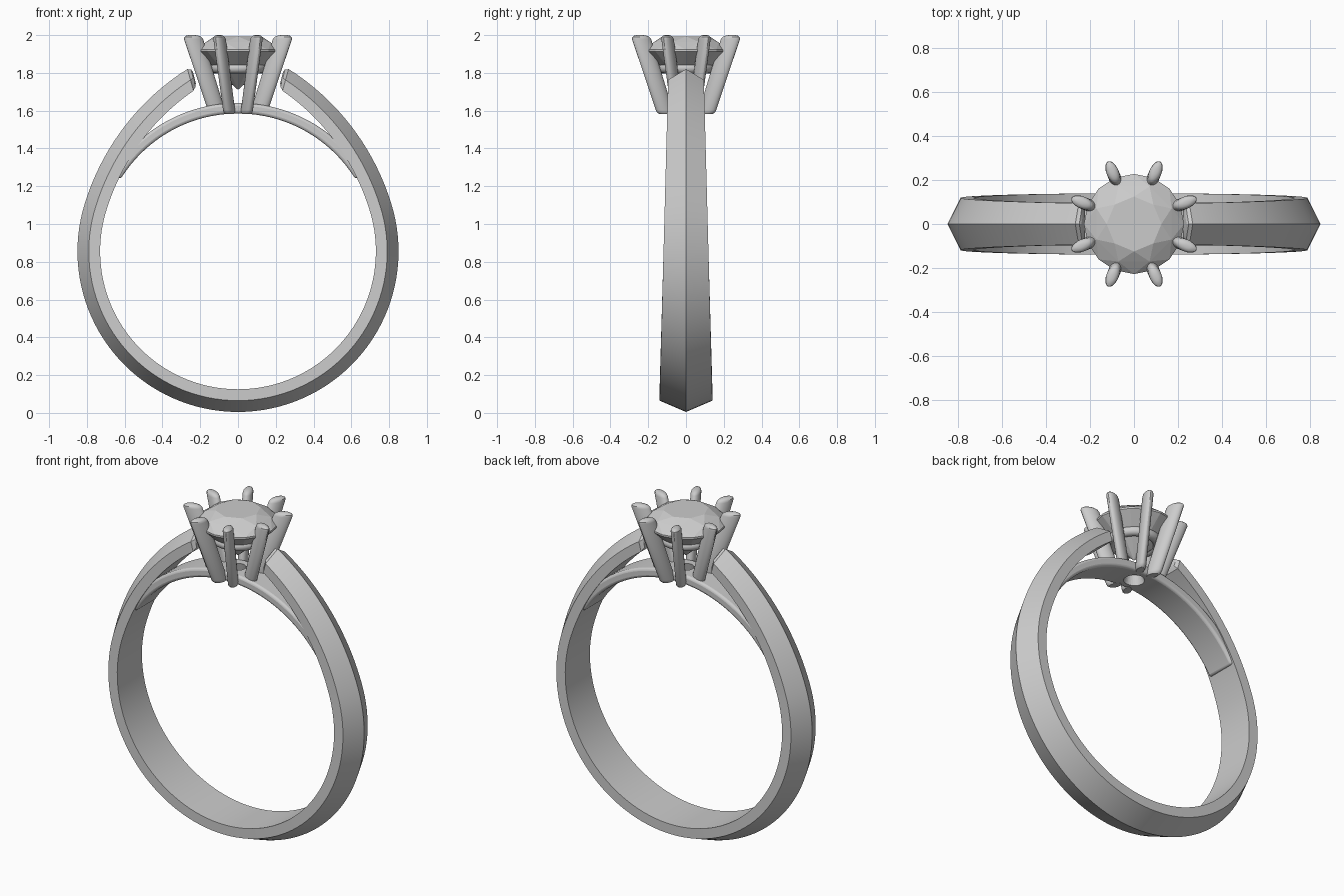
import bpy, bmesh
from math import sin, cos, pi, radians

if "Cube" in bpy.data.objects:
    bpy.data.objects.remove(bpy.data.objects["Cube"])

CZ, R, T = 0.855, 0.73, 0.12      # finger-hole centre height, radius, band thickness


def loft(name, rings, smooth=True):
    """Skin a list of closed rings and cap both ends."""
    bm = bmesh.new()
    vs = [[bm.verts.new(p) for p in ring] for ring in rings]
    n = len(vs[0])
    for a, b in zip(vs, vs[1:]):
        for i in range(n):
            j = (i + 1) % n
            bm.faces.new((a[i], a[j], b[j], b[i]))
    bm.faces.new(vs[0])
    bm.faces.new(vs[-1][::-1])
    bmesh.ops.recalc_face_normals(bm, faces=bm.faces)
    me = bpy.data.meshes.new(name)
    bm.to_mesh(me)
    bm.free()
    ob = bpy.data.objects.new(name, me)
    bpy.context.collection.objects.link(ob)
    if smooth:
        shade(ob)
    return ob


def shade(ob, angle=30):
    bpy.ops.object.select_all(action='DESELECT')
    ob.select_set(True)
    bpy.context.view_layer.objects.active = ob
    bpy.ops.object.shade_smooth_by_angle(angle=radians(angle))


# Shank: knife-edge band that flares away from the finger circle near the top
def shank_ring(deg, scale=1.0):
    elev = deg if deg > -90 else -180 - deg
    r0 = R + 4.6e-5 * max(0, elev - 17) ** 2
    a = radians(deg)
    w = 0.14 - (CZ + (r0 + T / 2) * sin(a) - 0.06) / 1.69 * 0.045
    ring = []
    for dr, y in ((0, w), (T / 2, w), (T, 0), (T / 2, -w), (0, -w)):
        r = r0 + T / 2 + (dr - T / 2) * scale
        ring.append((r * cos(a), y * scale, CZ + r * sin(a)))
    return ring


N = 110
ends = ((0.2, 0.93), (1.0, 0.8), (1.4, 0.55))       # rounded tips
rings = [shank_ring(-254.5 - d, s) for d, s in reversed(ends)]
rings += [shank_ring(-254.5 + 329 * i / N) for i in range(N + 1)]
rings += [shank_ring(74.5 + d, s) for d, s in ends]
loft("shank", rings)

# Bridge: thin arch below the setting
rings = []
for i in range(49):
    a = radians(31.5 + 117 * i / 48)
    rings.append([(r * cos(a), y, CZ + r * sin(a))
                  for r, y in ((R, 0.097), (R + 0.056, 0.097), (R + 0.056, -0.097), (R, -0.097))])
bridge = loft("bridge", rings, False)
bev = bridge.modifiers.new("rounded_edges", 'BEVEL')
bev.width, bev.segments, bev.limit_method, bev.angle_limit = 0.015, 3, 'ANGLE', radians(40)

# Countersunk hole through the bridge under the stone
bpy.ops.mesh.primitive_cone_add(vertices=32, radius1=0.065, radius2=0.035, depth=0.12,
                                location=(0, 0, 1.615))
cutter = bpy.context.object
cutter.name = "hole_cutter"
cutter.hide_render = True
cutter.hide_set(True)
cut = bridge.modifiers.new("hole", 'BOOLEAN')
cut.object, cut.operation, cut.solver = cutter, 'DIFFERENCE', 'EXACT'
shade(bridge)

# Prongs: eight flattened claws leaning outwards
Z0, Z1 = 1.583, 2.0
levels = ((0, 0.75), (0.02, 0.95), (0.05, 1), (0.95, 1), (0.975, 0.9), (0.992, 0.65), (1, 0.3))
for k in range(8):
    a = radians(22.5 + 45 * k)
    rings = []
    for t, s in levels:
        c = 0.117 + 0.145 * t
        ring = []
        for j in range(20):
            u = 2 * pi * j / 20
            rad = c + (0.048 + 0.006 * t) * s * cos(u)
            tan = 0.028 * s * sin(u)
            ring.append((rad * cos(a) - tan * sin(a), rad * sin(a) + tan * cos(a), Z0 + (Z1 - Z0) * t))
        rings.append(ring)
    shade(loft(f"prong_{k + 1}", rings), 50)

# Seat ring that carries the stone
bpy.ops.mesh.primitive_torus_add(major_radius=0.125, minor_radius=0.028, major_segments=48,
                                 minor_segments=16, location=(0, 0, 1.825))
bpy.context.object.name = "seat_ring"
shade(bpy.context.object, 60)

# Stone: faceted brilliant as the convex hull of its facet corners
bm = bmesh.new()
for n, r, z, off in ((8, 0.125, 1.993, 0), (8, 0.185, 1.963, 0.5), (16, 0.228, 1.923, 0),
                     (16, 0.228, 1.912, 0), (8, 0.10, 1.797, 0.5)):
    for i in range(n):
        a = 2 * pi * (i + off) / n
        bm.verts.new((r * cos(a), r * sin(a), z))
bm.verts.new((0, 0, 1.71))
bmesh.ops.convex_hull(bm, input=bm.verts)
bmesh.ops.recalc_face_normals(bm, faces=bm.faces)
me = bpy.data.meshes.new("stone")
bm.to_mesh(me)
bm.free()
bpy.context.collection.objects.link(bpy.data.objects.new("stone", me))
